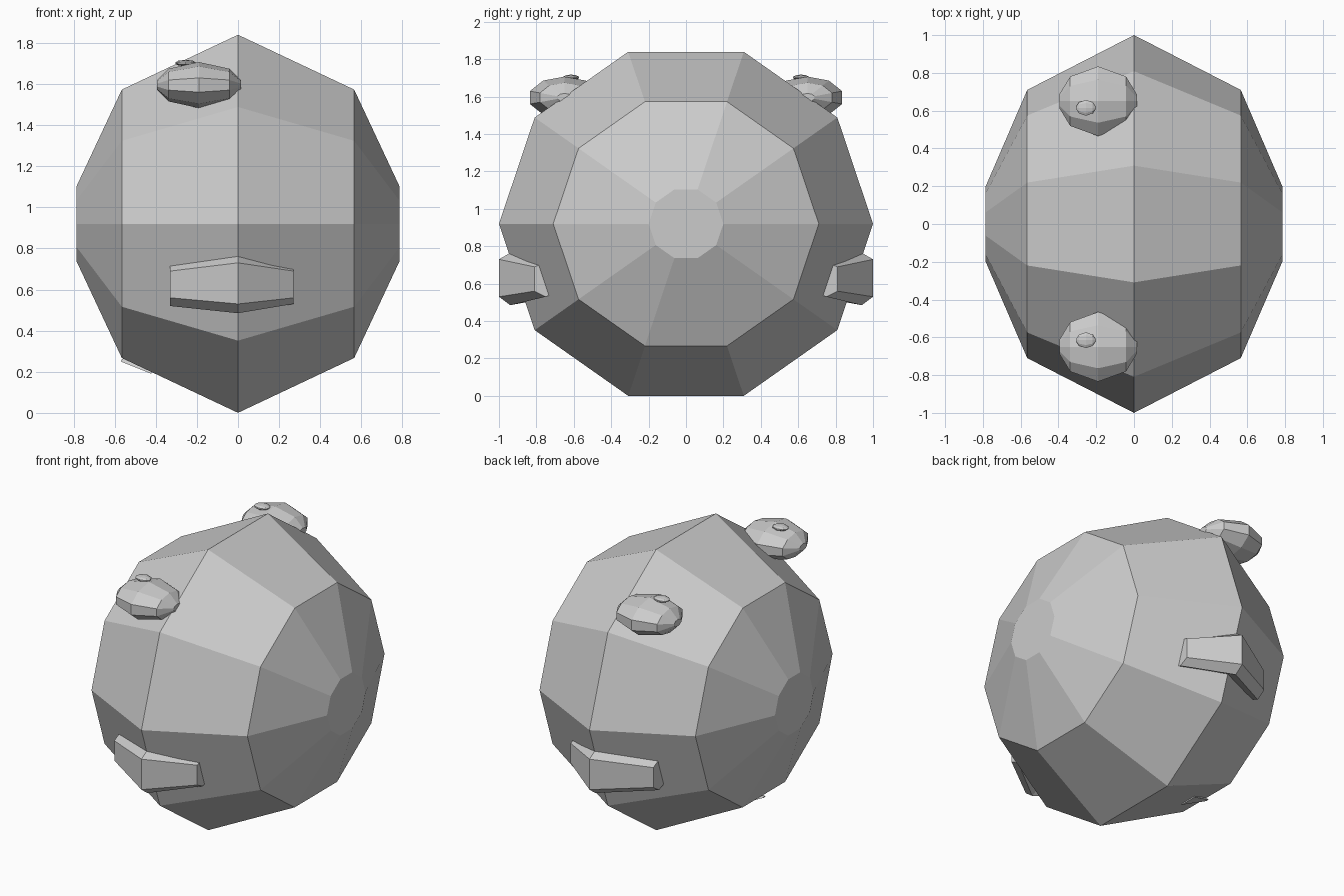
import bpy, bmesh, math

if "Cube" in bpy.data.objects:
    bpy.data.objects.remove(bpy.data.objects["Cube"])

grey = bpy.data.materials.new("light grey")
grey.diffuse_color = (0.6, 0.6, 0.6, 1)
grey.use_nodes = True
grey.node_tree.nodes["Principled BSDF"].inputs["Base Color"].default_value = grey.diffuse_color


def loft(name, rings):
    """Join rings of equal point count into a closed flat-faced solid."""
    bm = bmesh.new()
    loops = [[bm.verts.new(p) for p in ring] for ring in rings]
    n = len(loops[0])
    for a, b in zip(loops, loops[1:]):
        for i in range(n):
            j = (i + 1) % n
            bm.faces.new((a[i], a[j], b[j], b[i]))
    bm.faces.new(loops[0])
    bm.faces.new(loops[-1])
    bmesh.ops.recalc_face_normals(bm, faces=bm.faces)
    mesh = bpy.data.meshes.new(name)
    bm.to_mesh(mesh)
    bm.free()
    mesh.materials.append(grey)
    ob = bpy.data.objects.new(name, mesh)
    bpy.context.collection.objects.link(ob)
    return ob


def barrel(name, centre, size, turn=0):
    """Ten-sided faceted ball with its axis along x; size holds half extents."""
    cx, cy, cz = centre
    profile = [(-1, 0.2), (-0.72, 0.71), (0, 1), (0.72, 0.71), (1, 0.2)]
    rings = []
    for px, r in profile:
        ring = []
        for k in range(10):
            a = math.radians(36 * k + turn)
            ring.append((cx + px * size[0],
                         cy + r * size[1] * math.cos(a),
                         cz + r * size[2] * math.sin(a)))
        rings.append(ring)
    return loft(name, rings)


# Body
barrel("body", (0, 0, 0.92), (0.785, 1.0, 0.967))

# Eyes, pupils and bent mouth bars, on the front and on the back
for side, label in ((-1, "front"), (1, "back")):
    barrel(label + "_eye", (-0.19, side * 0.65, 1.595), (0.205, 0.194, 0.112), 18)
    barrel(label + "_pupil", (-0.255, side * 0.615, 1.702), (0.05, 0.044, 0.016), 18)
    # (x, front depth, top z, front top z, front bottom z, bottom z)
    stations = [(-0.33, 0.81, 0.72, 0.69, 0.56, 0.52),
                (0, 1.0, 0.765, 0.73, 0.53, 0.485),
                (0.27, 0.81, 0.71, 0.69, 0.56, 0.53)]
    rings = []
    for x, d, top, ft, fb, bottom in stations:
        rings.append([(x, side * y, z) for y, z in (
            (d, ft), (d - 0.06, top), (d - 0.15, ft),
            (d - 0.15, fb), (d - 0.06, bottom), (d, fb))])
    loft(label + "_mouth", rings)

# Small tail spur under the left side
loft("tail_spur", [
    [(-0.42, -0.06, 0.19), (-0.42, 0.06, 0.19), (-0.44, 0, 0.30)],
    [(-0.57, -0.01, 0.25), (-0.57, 0.01, 0.25), (-0.565, 0, 0.262)]])
